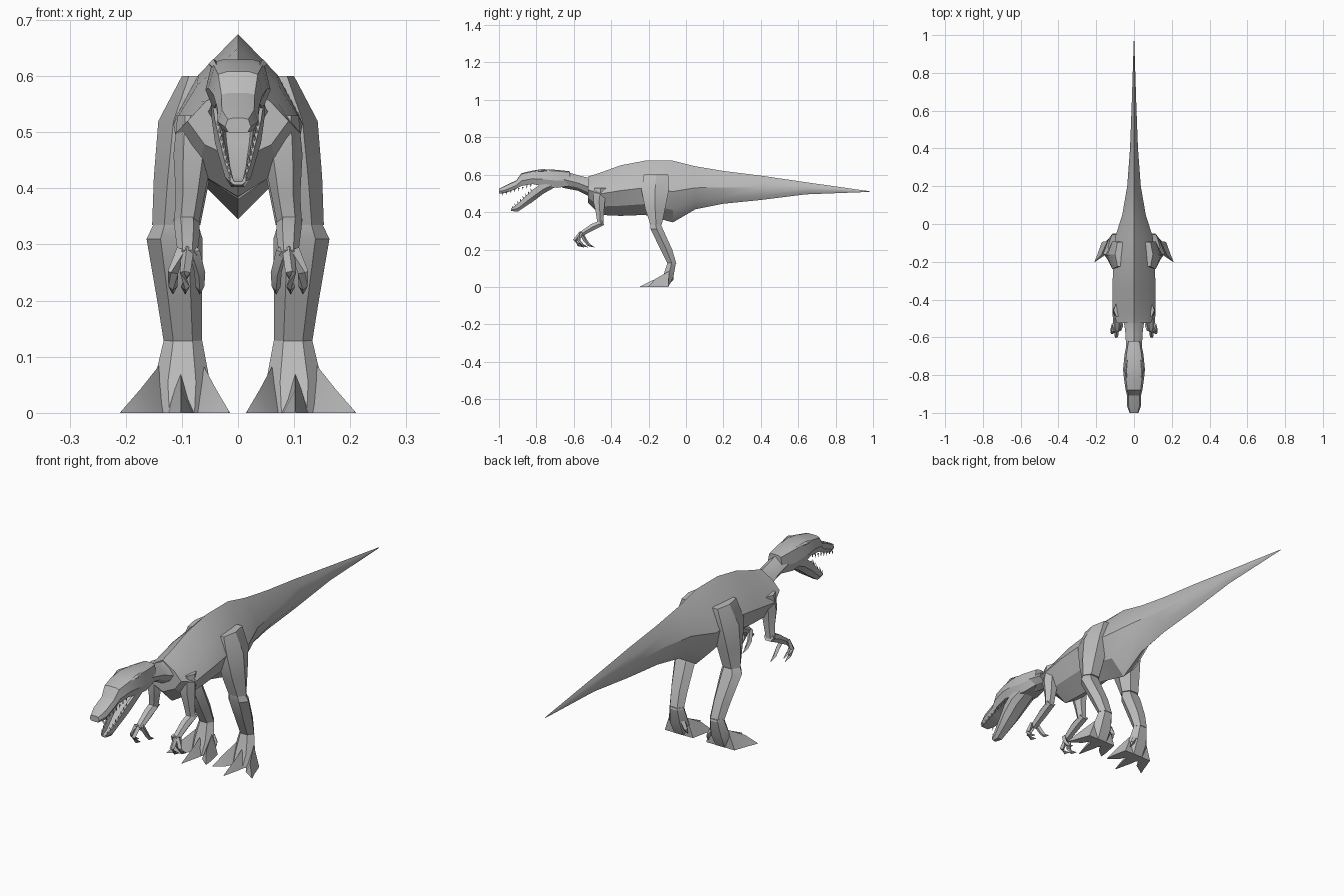
import bpy, bmesh, math
from mathutils import Vector

cube = bpy.data.objects.get("Cube")
if cube:
    bpy.data.objects.remove(cube)

grey = bpy.data.materials.new("hide_grey")
grey.use_nodes = True
COLOUR = (0.5, 0.5, 0.5, 1)
grey.diffuse_color = COLOUR
grey.node_tree.nodes["Principled BSDF"].inputs["Base Color"].default_value = COLOUR


def finish(name, bm, mirror=False, angle=25):
    """Turn a bmesh into a shaded object, optionally mirrored across x."""
    bmesh.ops.recalc_face_normals(bm, faces=bm.faces)
    mesh = bpy.data.meshes.new(name)
    bm.to_mesh(mesh)
    bm.free()
    mesh.materials.append(grey)
    ob = bpy.data.objects.new(name, mesh)
    bpy.context.collection.objects.link(ob)
    if mirror:
        ob.modifiers.new("Mirror", 'MIRROR')
    bpy.ops.object.select_all(action='DESELECT')
    ob.select_set(True)
    bpy.context.view_layer.objects.active = ob
    bpy.ops.object.shade_smooth_by_angle(angle=math.radians(angle))
    return ob


def skin(bm, rings):
    """Join rings of points with faces and close both ends."""
    rings = [[bm.verts.new(p) for p in ring] for ring in rings]
    n = len(rings[0])
    for a, b in zip(rings, rings[1:]):
        for i in range(n):
            j = (i + 1) % n
            bm.faces.new((a[i], a[j], b[j], b[i]))
    bm.faces.new(rings[0])
    bm.faces.new(rings[-1])


def trunk(name, sections, profile):
    """Upright sections (y, top, bottom, half width) shaped by a unit profile."""
    bm = bmesh.new()
    skin(bm, [[(w * u, y, b + (t - b) * v) for u, v in profile]
              for y, t, b, w in sections])
    return finish(name, bm)


def limb(bm, stations, axis=(0, 1, 0), sides=6):
    """Stations (x, y, z, x radius, depth radius); depth runs along axis."""
    axis = Vector(axis).normalized()
    turns = [math.tau * i / sides for i in range(sides)]
    skin(bm, [[Vector((x, y, z)) + Vector((rx * math.cos(a), 0, 0))
               + axis * rd * math.sin(a) for a in turns]
              for x, y, z, rx, rd in stations])


def spike(bm, points, radii, sides=4):
    """Tapering tube through a few points."""
    points = [Vector(p) for p in points]
    rings = []
    for i, (p, r) in enumerate(zip(points, radii)):
        d = points[min(i + 1, len(points) - 1)] - points[max(i - 1, 0)]
        q = d.to_track_quat('Z', 'Y')
        rings.append([p + q @ Vector((r * math.cos(a), r * math.sin(a), 0))
                      for a in [math.tau * k / sides for k in range(sides)]])
    skin(bm, rings)


def both_sides(half):
    """Complete a profile listed down the left side, top to bottom."""
    return half + [(-u, v) for u, v in reversed(half) if u]


# Body, neck and tail with a ridged back and keeled belly
ridged = both_sides([(0, 1), (.64, .75), (1, .5), (.66, .2), (0, 0)])
trunk("body", [
    (.98, .512, .508, .001), (.64, .56, .495, .012), (.4, .595, .465, .021),
    (.2, .62, .445, .036), (.05, .645, .415, .062), (-.07, .675, .345, .1),
    (-.22, .675, .385, .11), (-.35, .65, .38, .115), (-.46, .61, .385, .112),
    (-.525, .59, .45, .09)], ridged)
trunk("neck", [
    (-.46, .6, .46, .07), (-.53, .585, .49, .052), (-.58, .598, .515, .045),
    (-.66, .622, .53, .042)], ridged)

# Skull and long hooked snout
boxy = both_sides([(.45, 1), (.8, .93), (1, .4), (.75, 0)])
trunk("skull", [
    (-.62, .618, .54, .036), (-.69, .626, .53, .05), (-.77, .63, .54, .058),
    (-.82, .622, .55, .053), (-.88, .608, .54, .044), (-.907, .57, .525, .037),
    (-.965, .543, .502, .036), (-1, .525, .5, .023)], boxy)

# Open lower jaw with a hollowed top
scoop = both_sides([(.5, .45), (.75, 1), (1, 1), (1, .4), (.5, 0)])
trunk("lower_jaw", [
    (-.68, .575, .545, .04), (-.76, .56, .5, .047), (-.82, .52, .455, .041),
    (-.9, .445, .402, .023), (-.935, .42, .406, .014)], scoop)

# Tooth rows
bm = bmesh.new()
for i in range(8):
    f = i / 7
    x, y = .035 - .022 * f, -.825 - .1 * f
    z = .51 - .092 * f
    spike(bm, [(x, y, z), (x, y - .006, z + .016)], [.004, .0005])
    x, y, z = .036 - .008 * f, -.83 - .15 * f, .548 - .044 * f
    spike(bm, [(x, y, z), (x, y, z - .015)], [.004, .0005])
finish("teeth", bm, True)

# Brow ridges
bm = bmesh.new()
spike(bm, [(.036, -.72, .622), (.044, -.77, .622), (.036, -.83, .612)],
      [.003, .009, .003])
finish("brow", bm, True)

# Thighs and shins
bm = bmesh.new()
limb(bm, [(.075, -.16, .6, .025, .075), (.088, -.165, .52, .054, .085),
          (.1, -.165, .42, .05, .062), (.11, -.16, .335, .043, .036)])
finish("thigh", bm, True)
bm = bmesh.new()
limb(bm, [(.11, -.165, .345, .036, .03), (.113, -.157, .31, .05, .038),
          (.104, -.105, .2, .04, .036), (.098, -.075, .125, .034, .027)])
finish("shin", bm, True)

# Feet with three spread toes and a small spur
bm = bmesh.new()
limb(bm, [(.098, -.075, .135, .033, .026), (.1, -.095, .055, .05, .032),
          (.1, -.12, 0, .045, .03)])
finish("foot", bm, True)
bm = bmesh.new()
for root, tip in ((.062, .016), (.102, .102), (.14, .208)):
    reach = -.245 if root == tip else -.2
    mid = (root + tip) / 2
    skin(bm, [[(root - .03, -.095, 0), (root, -.09, .085), (root + .03, -.095, 0)],
              [(mid - .021, -.165, 0), (mid, -.165, .042), (mid + .021, -.165, 0)],
              [(tip - .002, reach, 0), (tip, reach, .003), (tip + .002, reach, 0)]])
spike(bm, [(.07, -.08, .07), (.055, -.075, .04), (.05, -.085, .02)],
      [.012, .009, .001])
finish("toes", bm, True)

# Arms
bm = bmesh.new()
limb(bm, [(.08, -.455, .53, .028, .04), (.08, -.465, .46, .035, .036),
          (.085, -.46, .39, .026, .024), (.092, -.458, .335, .022, .018)])
finish("upper_arm", bm, True)
bm = bmesh.new()
limb(bm, [(.092, -.445, .345, .023, .018), (.09, -.5, .32, .022, .02),
          (.09, -.565, .28, .017, .014)], (0, -.5, .85))
finish("forearm", bm, True)

# Clawed fingers
bm = bmesh.new()
for x, spread, y in ((.078, .068, -.52), (.09, .094, -.575), (.102, .116, -.555)):
    spike(bm, [(x, -.56, .29), (spread, -.02 + y, .25), (spread, y, .225),
               (spread, y + .03, .212)], [.011, .01, .008, .001])
finish("fingers", bm, True)
